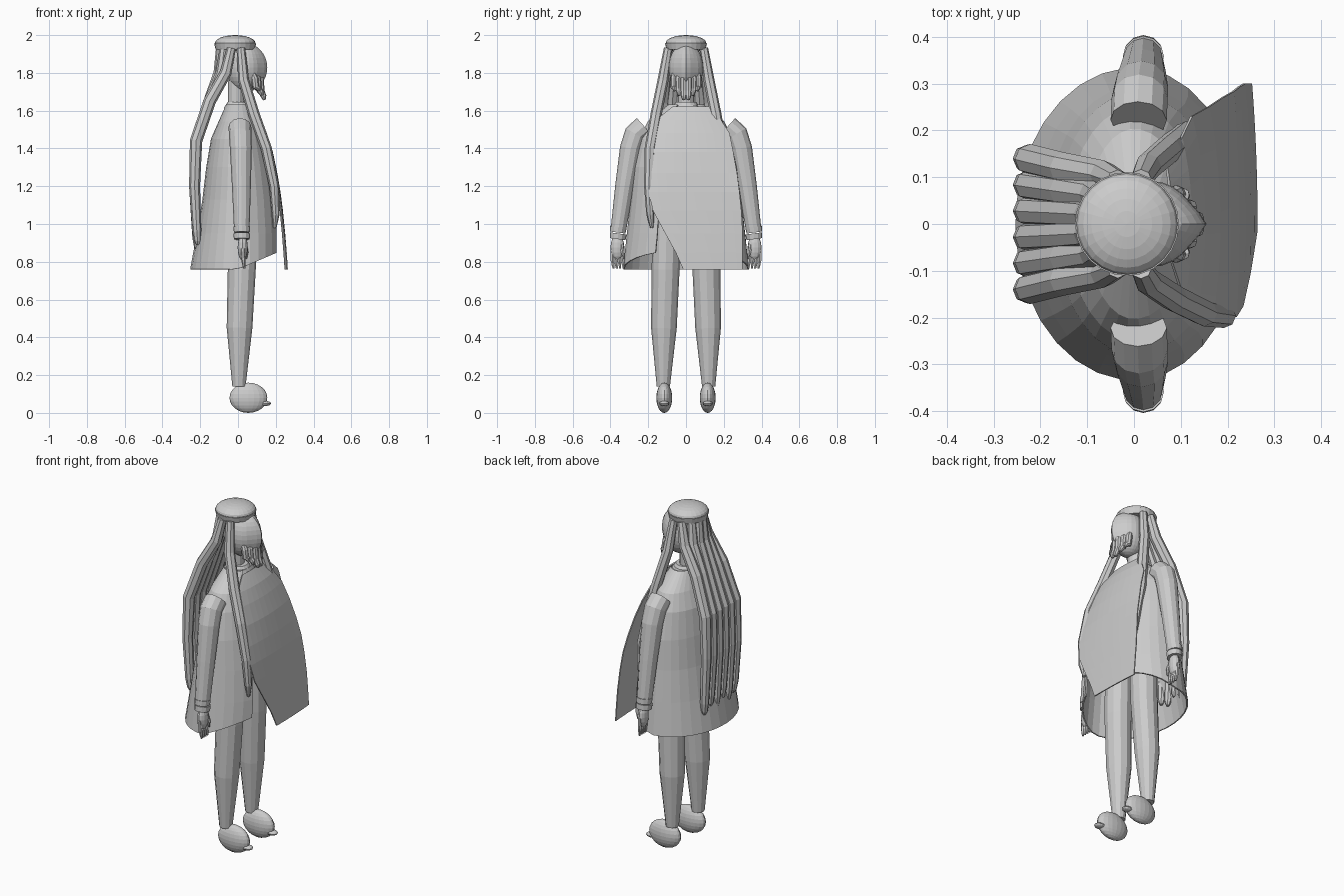
import bpy, bmesh, math
from mathutils import Vector, Matrix

cube = bpy.data.objects.get("Cube")
if cube:
    bpy.data.objects.remove(cube, do_unlink=True)

grey = bpy.data.materials.new("plain_grey")
grey.use_nodes = True
GREY = (0.6, 0.6, 0.6, 1)
grey.diffuse_color = GREY
grey.node_tree.nodes["Principled BSDF"].inputs["Base Color"].default_value = GREY


def finish(name, bm):
    bmesh.ops.recalc_face_normals(bm, faces=bm.faces)
    mesh = bpy.data.meshes.new(name)
    bm.to_mesh(mesh)
    bm.free()
    mesh.materials.append(grey)
    obj = bpy.data.objects.new(name, mesh)
    bpy.context.collection.objects.link(obj)
    return obj


def skin(bm, rings, closed=True):
    """Join successive rows of vertices with quads."""
    for a, b in zip(rings, rings[1:]):
        n = len(a)
        for i in range(n if closed else n - 1):
            j = (i + 1) % n
            bm.faces.new((a[i], a[j], b[j], b[i]))


def tube(name, points, radii, sides=8):
    """Tapered round limb along a path."""
    bm = bmesh.new()
    pts = [Vector(p) for p in points]
    rings = []
    for k, p in enumerate(pts):
        d = (pts[min(k + 1, len(pts) - 1)] - pts[max(k - 1, 0)]).normalized()
        u = d.cross(Vector((0, 1, 0))).normalized()
        v = d.cross(u)
        turn = [2 * math.pi * i / sides for i in range(sides)]
        rings.append([bm.verts.new(p + radii[k] * (u * math.cos(t) + v * math.sin(t)))
                      for t in turn])
    skin(bm, rings)
    bm.faces.new(rings[0])
    bm.faces.new(rings[-1])
    return finish(name, bm)


def ball(name, centre, size, u=20, v=14, shape=None):
    bm = bmesh.new()
    bmesh.ops.create_uvsphere(bm, u_segments=u, v_segments=v, radius=1,
                              matrix=Matrix.Diagonal((*size, 1)))
    for vert in bm.verts:
        if shape:
            shape(vert.co)
        vert.co += Vector(centre)
    return finish(name, bm)


def thicken(obj, depth):
    mod = obj.modifiers.new("thickness", "SOLIDIFY")
    mod.thickness = depth
    mod.offset = 0


# Robe levels: height, front depth, back depth, half width
LEVELS = [(1.63, .07, .06, .09), (1.54, .115, .1, .2), (1.45, .145, .14, .245),
          (1.3, .185, .165, .275), (1.13, .215, .185, .29), (.95, .23, .215, .31),
          (.76, .23, .25, .33)]


def robe_ring(bm, level, angles, scale=1, hem=False):
    z, front, back, wide = level
    ring = []
    for a in angles:
        c = math.cos(a)
        x = (front if c > 0 else back) * c * scale
        lift = .1 * max(0, c) if hem else 0
        ring.append(bm.verts.new((x, wide * math.sin(a) * scale, z + lift)))
    return ring


# Robe, open at the front with a rising hem
bm = bmesh.new()
angles = [math.radians(38 + i * 293 / 26) for i in range(27)]
skin(bm, [robe_ring(bm, lv, angles, hem=lv is LEVELS[-1]) for lv in LEVELS], closed=False)
thicken(finish("robe", bm), .008)

# Torso under the robe
bm = bmesh.new()
angles = [2 * math.pi * i / 24 for i in range(24)]
rings = [robe_ring(bm, lv, angles, .95) for lv in LEVELS[:5]]
rings.append(robe_ring(bm, (1.03, .15, .12, .19), angles))
skin(bm, rings)
bm.faces.new(rings[0])
bm.faces.new(rings[-1])
finish("torso", bm)

# Asymmetric front drape: height, forward position, right edge, left edge
DRAPE = [(1.62, .08, -.07, .12), (1.55, .122, -.16, .185), (1.48, .15, -.19, .23),
         (1.38, .182, -.2, .25), (1.27, .205, -.2, .27), (1.17, .222, -.198, .283),
         (1.07, .235, -.175, .293), (.95, .247, -.11, .3), (.85, .255, -.055, .3),
         (.76, .261, -.015, .3)]
bm = bmesh.new()
rows = []
for z, x, y0, y1 in DRAPE:
    bend = .13 + max(0, z - 1.2) * 1.4
    ys = [y0 + (y1 - y0) * i / 10 for i in range(11)]
    rows.append([bm.verts.new((x - bend * y * y, y, z)) for y in ys])
skin(bm, rows, closed=False)
thicken(finish("front_drape", bm), .006)


# Pointed face: pull the centre line forward into a ridge
def ridge(co):
    if co.x > 0:
        co.x += .025 * max(0, 1 - abs(co.y) / .05) * co.x / .1


ball("head", (.035, 0, 1.828), (.096, .092, .13), 24, 16, ridge)
tube("neck", [(-.01, 0, 1.76), (-.01, 0, 1.61)], [.043, .043], 12)
tube("collar", [(0, 0, 1.645), (0, 0, 1.615)], [.055, .075], 16)
ball("cap", (-.015, 0, 1.957), (.108, .108, .043), 24, 12)
tube("cap_band", [(-.015, 0, 1.955), (-.015, 0, 1.925)], [.111, .104], 24)

# Face tendrils
for i in range(6):
    y = -.064 + i * .0256
    short = .06 * abs(y) / .064
    x = .13 - short * .6
    tube("face_tendril", [(x - .02, y * .95, 1.81), (x - .005, y, 1.77),
                          (x, y, 1.70 + short * .4),
                          (x + .013, y * .95, 1.665 + short * .9),
                          (x + .018, y * .93, 1.645 + short)],
         [.012, .019, .018, .015, .008], 8)

# Long back locks
for i in range(6):
    s = (i - 2.5) / 2.5
    inner = 1 - s * s
    drop = .03 * (i % 2)
    tube("back_lock", [(-.035 - .06 * inner, .092 * s, 1.93),
                       (-.065 - .035 * inner, .105 * s, 1.8),
                       (-.15, .12 * s, 1.65), (-.222, .138 * s, 1.44),
                       (-.23, .14 * s, 1.2), (-.218, .138 * s, .96 - drop),
                       (-.214, .135 * s, .91 - drop), (-.213, .135 * s, .89 - drop)],
         [.024, .031, .033, .033, .029, .024, .019, .009])

for side, label in ((1, "left"), (-1, "right")):
    # Front lock; the left one tucks under the drape
    tuck = .04 if side > 0 else 0
    tube(label + "_front_lock", [(.015, .094 * side, 1.93), (.03, .122 * side, 1.76),
                                 (.085 - tuck / 3, .158 * side, 1.58),
                                 (.15 - tuck, .19 * side, 1.4),
                                 (.192 - tuck, .196 * side, 1.2), (.2 - tuck, .19 * side, 1.05),
                                 (.195 - tuck, .18 * side, .98)],
         [.023, .029, .03, .029, .026, .02, .009])

    # Sleeve with a slanted shoulder, cuff and hand
    tube(label + "_sleeve", [(.01, .222 * side, 1.515), (.012, .268 * side, 1.475),
                             (.015, .292 * side, 1.4), (.018, .325 * side, 1.2),
                             (.02, .358 * side, .97)],
         [.06, .06, .058, .05, .041], 12)
    for z in (.985, .95):
        tube(label + "_cuff", [(.02, .358 * side, z), (.02, .362 * side, z - .03)],
             [.044, .042], 12)
    ball(label + "_palm", (.025, .363 * side, .875), (.027, .037, .068), 12, 8)
    for i in range(4):
        y = (.336 + i * .018) * side
        tube(label + "_finger", [(.025, y, .87), (.028, y, .81), (.033, y - .006 * side, .765)],
             [.012, .011, .006], 6)
    tube(label + "_thumb", [(.035, .345 * side, .9), (.045, .335 * side, .85),
                            (.042, .33 * side, .815)], [.011, .01, .005], 6)

    # Leg, foot and toe
    tube(label + "_leg", [(.02, .1 * side, 1.1), (.02, .108 * side, .76),
                          (.008, .117 * side, .45), (.005, .12 * side, .14)],
         [.075, .074, .068, .035], 12)
    ball(label + "_foot", (.055, .115 * side, .08), (.1, .042, .08), 20, 12)
    ball(label + "_toe", (.142, .115 * side, .05), (.033, .026, .014), 12, 8)
